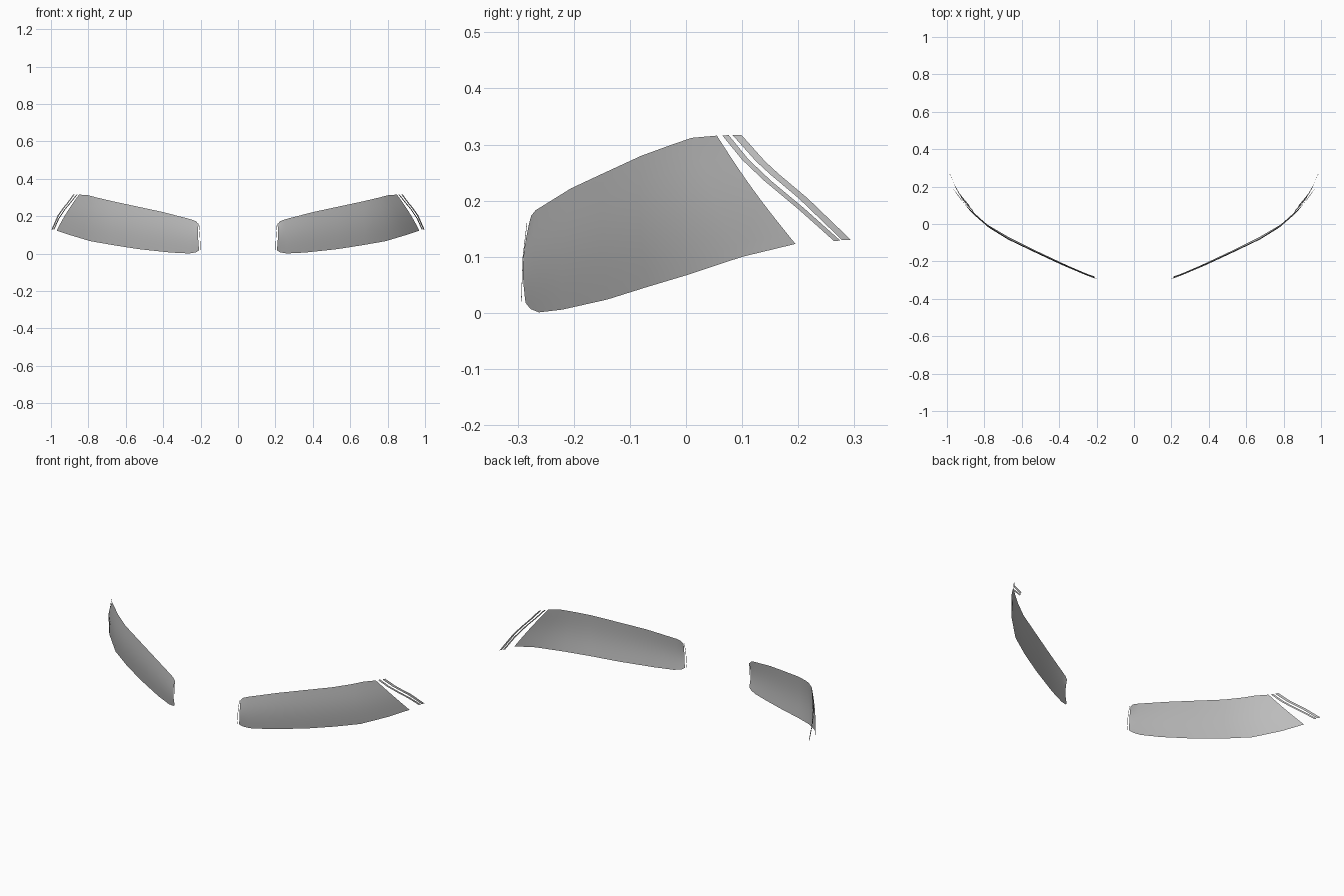
import bpy
import math
from mathutils import Vector

cube = bpy.data.objects.get("Cube")
if cube:
    bpy.data.objects.remove(cube, do_unlink=True)

lens_grey = bpy.data.materials.new("lens_grey")
lens_grey.use_nodes = True
GREY = (0.5, 0.5, 0.5, 1)
lens_grey.diffuse_color = GREY
lens_grey.node_tree.nodes["Principled BSDF"].inputs["Base Color"].default_value = GREY


def sheet(name, upper, lower, rows, bulge=0.0):
    """Loft a thin sheet between two edges, bowed outward, mirrored to both sides."""
    upper = [Vector(p) for p in upper]
    lower = [Vector(p) for p in lower]
    count = len(upper)
    verts, faces = [], []
    for row in range(rows + 1):
        t = row / rows
        for i in range(count):
            before, after = max(i - 1, 0), min(i + 1, count - 1)
            along = upper[after] - upper[before] + lower[after] - lower[before]
            outward = Vector((along.y, -along.x, 0)).normalized()
            bow = outward * bulge * math.sin(math.pi * t)
            verts.append(lower[i].lerp(upper[i], t) + bow)
    for row in range(rows):
        for i in range(count - 1):
            a = row * count + i
            faces.append((a, a + 1, a + count + 1, a + count))
    mesh = bpy.data.meshes.new(name)
    mesh.from_pydata(verts, [], faces)
    mesh.materials.append(lens_grey)
    mesh.shade_smooth()
    obj = bpy.data.objects.new(name, mesh)
    bpy.context.collection.objects.link(obj)
    mirror = obj.modifiers.new("both_sides", "MIRROR")
    mirror.use_mirror_merge = False
    return obj


def strip(name, path, width):
    """Narrow ribbon following a path."""
    edge = [Vector(p) for p in path]
    return sheet(name, [p + Vector(width) for p in edge], edge, 1)


# Main swept-back lens, rounded at its inner end
lens_top = [(.212, -.28, .158), (.225, -.276, .173), (.25, -.268, .183),
            (.4, -.205, .222), (.53, -.145, .25), (.67, -.08, .28),
            (.755, -.025, .3), (.8, .01, .312), (.85, .055, .316)]
lens_bottom = [(.208, -.286, .018), (.225, -.277, .007), (.262, -.262, .001),
               (.36, -.22, .006), (.53, -.14, .024), (.67, -.07, .046),
               (.79, 0, .067), (.9, .1, .1), (.97, .195, .123)]
sheet("headlight_lens", lens_top, lens_bottom, 10, 0.008)

# Two slim strips behind the lens
strip("front_trim_strip",
      [(.858, .065, .316), (.892, .1, .273), (.924, .14, .235),
       (.957, .2, .185), (.982, .264, .128)], (.005, .011, .001))
strip("rear_trim_strip",
      [(.873, .083, .317), (.908, .125, .27), (.927, .15, .247),
       (.957, .2, .205), (.99, .278, .13)], (.007, .016, 0))

# Sliver along the inner end
strip("inner_trim_strip",
      [(.208, -.284, .16), (.203, -.291, .1), (.2, -.294, .02)],
      (.002, .001, 0))
